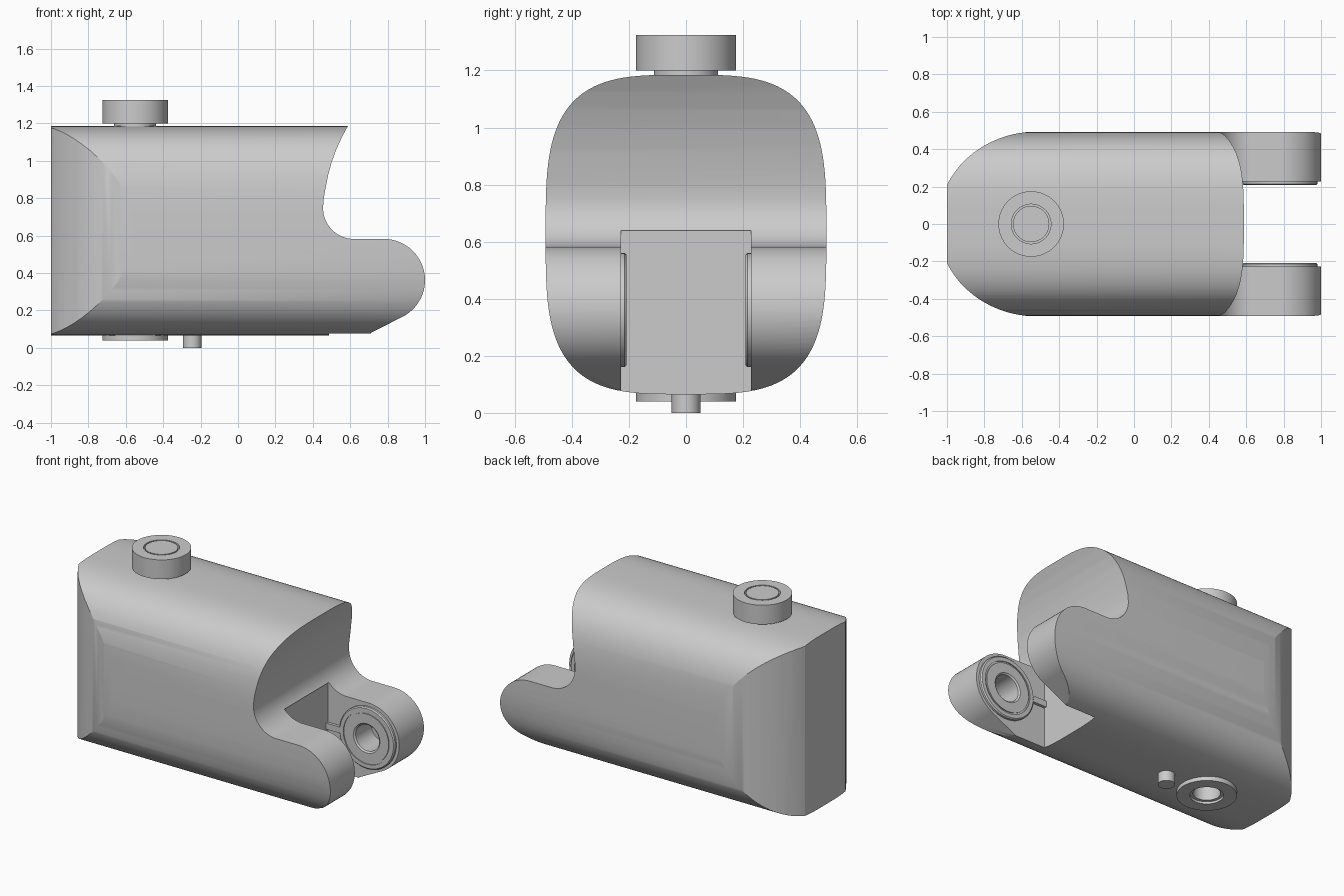
import bpy, bmesh, math
from mathutils import Matrix, Vector

if "Cube" in bpy.data.objects:
    bpy.data.objects.remove(bpy.data.objects["Cube"])

grey = bpy.data.materials.new("plain grey")
grey.diffuse_color = (0.6, 0.6, 0.6, 1)
grey.use_nodes = True
grey.node_tree.nodes["Principled BSDF"].inputs["Base Color"].default_value = grey.diffuse_color


def make(name, bm, angle=30):
    bmesh.ops.recalc_face_normals(bm, faces=bm.faces)
    me = bpy.data.meshes.new(name)
    bm.to_mesh(me)
    bm.free()
    me.materials.append(grey)
    ob = bpy.data.objects.new(name, me)
    bpy.context.collection.objects.link(ob)
    smooth(ob, angle)
    return ob


def smooth(ob, angle=30):
    bpy.ops.object.select_all(action='DESELECT')
    ob.select_set(True)
    bpy.context.view_layer.objects.active = ob
    bpy.ops.object.shade_smooth_by_angle(angle=math.radians(angle))


def prism(name, pts, place, a, b):
    """Extrude a 2D outline from a to b; place(u, v, w) gives the 3D point."""
    bm = bmesh.new()
    lo = [bm.verts.new(place(u, v, a)) for u, v in pts]
    hi = [bm.verts.new(place(u, v, b)) for u, v in pts]
    bm.faces.new(lo)
    bm.faces.new(hi)
    n = len(pts)
    for i in range(n):
        j = (i + 1) % n
        bm.faces.new((lo[i], lo[j], hi[j], hi[i]))
    return make(name, bm)


def lathe(name, profile, centre, axis=(0, 0, 1), n=64):
    """Revolve (radius, height) points about an axis; radius 0 closes an end."""
    bm = bmesh.new()
    rings = []
    for r, h in profile:
        k = 1 if r == 0 else n
        rings.append([bm.verts.new((r * math.cos(2 * math.pi * i / n),
                                    r * math.sin(2 * math.pi * i / n), h)) for i in range(k)])
    for p, q in zip(rings, rings[1:]):
        for i in range(n):
            j = (i + 1) % n
            if len(p) == 1:
                bm.faces.new((p[0], q[i], q[j]))
            elif len(q) == 1:
                bm.faces.new((p[i], p[j], q[0]))
            else:
                bm.faces.new((p[i], p[j], q[j], q[i]))
    rot = Vector((0, 0, 1)).rotation_difference(Vector(axis)).to_matrix().to_4x4()
    bm.transform(Matrix.Translation(centre) @ rot)
    return make(name, bm)


def boolean(ob, cutter, op):
    m = ob.modifiers.new(op, 'BOOLEAN')
    m.operation, m.solver, m.object = op, 'EXACT', cutter
    bpy.context.view_layer.objects.active = ob
    bpy.ops.object.modifier_apply(modifier=m.name)
    bpy.data.objects.remove(cutter)


def arc(cx, cz, r, a0, a1, n):
    return [(cx + r * math.cos(math.radians(a0 + (a1 - a0) * i / n)),
             cz + r * math.sin(math.radians(a0 + (a1 - a0) * i / n))) for i in range(n + 1)]


def spow(v, e):
    return math.copysign(abs(v) ** e, v)


# Housing: squarish oval section run along x
N, E = 128, 2 / 3.45
section = [(0.492 * spow(math.cos(2 * math.pi * i / N), E),
            0.625 + 0.56 * spow(math.sin(2 * math.pi * i / N), E)) for i in range(N)]
body = prism("housing", section, lambda u, v, w: (w, u, v), -1.0, 1.1)

# Side outline: scooped front edge and rounded fork arm
side = [(-1.2, -0.1), (0.71, -0.1), (0.71, 0.08)]
side += arc(0.78, 0.362, 0.22, -64, 90, 28)
side += arc(0.62, 0.747, 0.165, -90, -180, 16)
side += [(0.457, 0.79), (0.467, 0.85), (0.481, 0.92), (0.5, 0.99), (0.525, 1.06),
         (0.555, 1.125), (0.59, 1.19), (0.64, 1.3), (-1.2, 1.3)]
boolean(body, prism("side_cutter", side, lambda u, v, w: (u, w, v), -0.7, 0.7), 'INTERSECT')

# Plan outline: rounded back
back = []
for i in range(33):
    t = math.radians(90 + 180 * i / 32)
    back.append((-0.52 + 0.53 * math.cos(t), 0.494 * math.sin(t)))
plan = [(1.2, -0.6), (1.2, 0.6), (-0.515, 0.6)] + back + [(-0.515, -0.6)]
boolean(body, prism("plan_cutter", plan, lambda u, v, w: (u, v, w), -0.3, 1.5), 'INTERSECT')

# Slot between the fork arms
slot = [(0.487, -0.228), (1.3, -0.228), (1.3, 0.228), (0.487, 0.228)]
boolean(body, prism("slot_cutter", slot, lambda u, v, w: (u, v, w), -0.2, 0.64), 'DIFFERENCE')

# Blind holes in the arms and in the underside
for s in (-1, 1):
    boolean(body, lathe("arm_hole_cutter", [(0, -0.15), (0.09, -0.15), (0.09, 0.1), (0, 0.1)],
                        (0.78, s * 0.228, 0.36), (0, -s, 0)), 'DIFFERENCE')
boolean(body, lathe("base_hole_cutter", [(0, -0.2), (0.1, -0.2), (0.1, 0.15), (0, 0.15)],
                    (-0.55, 0, 0.06)), 'DIFFERENCE')
smooth(body)

# Bearings and small tabs on the inner faces of the arms
for s, label in ((-1, "front"), (1, "rear")):
    lathe(label + "_bearing",
          [(0, -0.149), (0.085, -0.149), (0.085, 0.012), (0.095, 0.02), (0.158, 0.02),
           (0.158, 0.014), (0.168, 0.014), (0.168, 0.02), (0.193, 0.02), (0.2, 0.013),
           (0.2, -0.01), (0.092, -0.01)],
          (0.78, s * 0.228, 0.36), (0, -s, 0))
    prism(label + "_tab", [(0.48, 0.34), (0.6, 0.34), (0.6, 0.38), (0.48, 0.38)],
          lambda u, v, w: (u, w, v), s * 0.21, s * 0.24)

# Top knob on its collar, with a ring groove round the shaft
lathe("top_knob",
      [(0, 1.1), (0.112, 1.1), (0.112, 1.2), (0.175, 1.2), (0.175, 1.325), (0.106, 1.325),
       (0.106, 1.3), (0.097, 1.3), (0.097, 1.325), (0, 1.325)], (-0.55, 0, 0))

# Underside washer with stepped socket
lathe("bottom_washer",
      [(0.175, 0.1), (0.175, 0.04), (0.098, 0.04), (0.098, 0.055), (0.08, 0.055),
       (0.08, 0.2), (0, 0.2)], (-0.55, 0, 0))

# Locating pin
lathe("bottom_pin", [(0, 0), (0.05, 0), (0.05, 0.12), (0, 0.12)], (-0.245, 0, 0))
